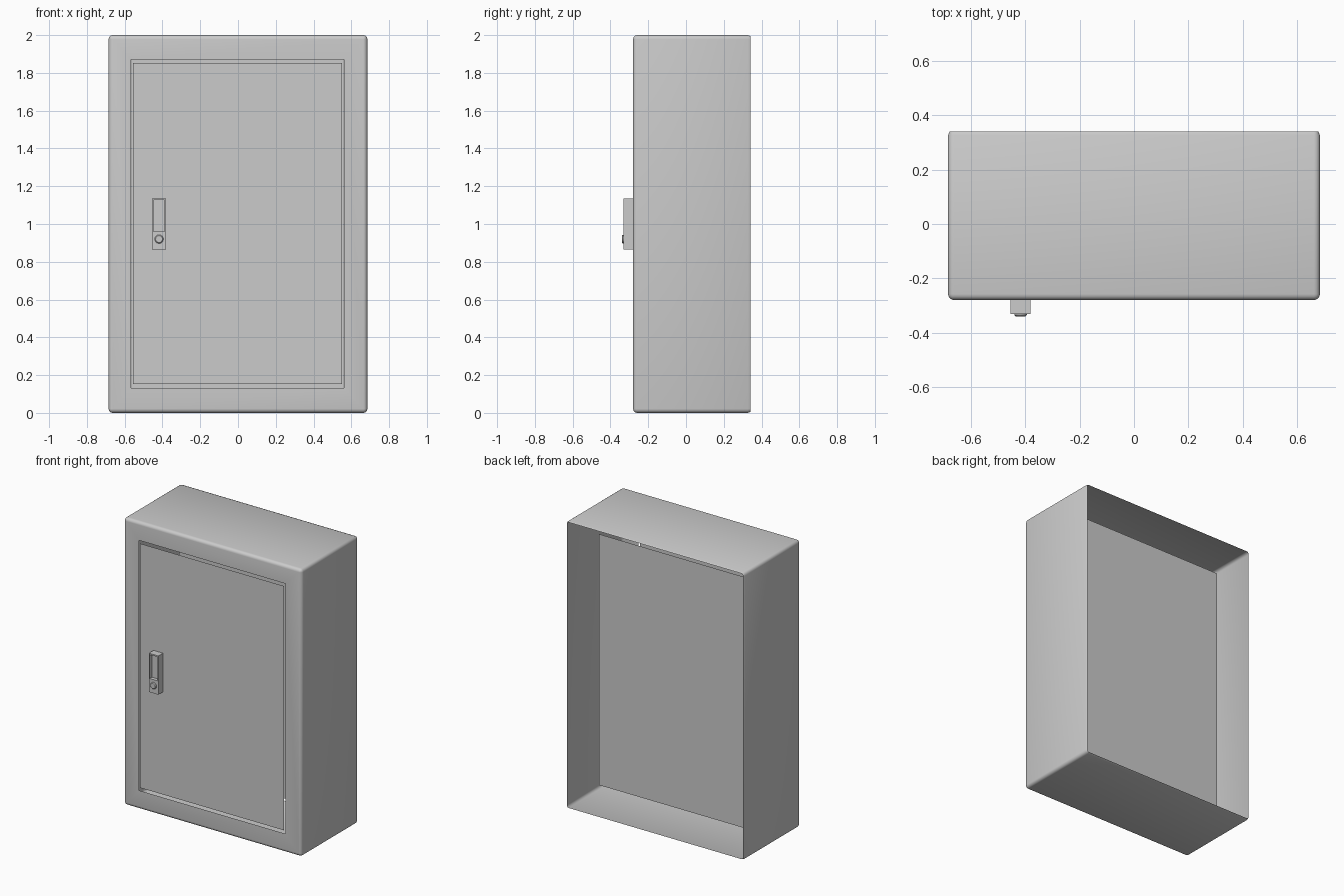
import bpy, bmesh, math
from math import sin, cos, pi

if "Cube" in bpy.data.objects:
    bpy.data.objects.remove(bpy.data.objects["Cube"])

CORNER_STEPS = 4


def ring(x0, x1, z0, z1, y, r=0.0):
    """Rounded rectangle in the xz plane at depth y."""
    pts = []
    corners = [(x1 - r, z1 - r, 0), (x0 + r, z1 - r, 1),
               (x0 + r, z0 + r, 2), (x1 - r, z0 + r, 3)]
    for cx, cz, q in corners:
        for i in range(CORNER_STEPS + 1):
            a = (q + i / CORNER_STEPS) * pi / 2
            pts.append((cx + r * cos(a), y, cz + r * sin(a)))
    return pts


def circle(cx, cz, r, y, n=24):
    return [(cx + r * cos(2 * pi * i / n), y, cz + r * sin(2 * pi * i / n))
            for i in range(n)]


def loft(name, rings, cap_end=True):
    """Skin a list of equal-length rings running from back to front."""
    bm = bmesh.new()
    rows = [[bm.verts.new(p) for p in r] for r in rings]
    n = len(rows[0])
    for a, b in zip(rows, rows[1:]):
        for i in range(n):
            j = (i + 1) % n
            bm.faces.new((a[i], a[j], b[j], b[i]))
    if cap_end:
        bm.faces.new(rows[-1])
    bmesh.ops.remove_doubles(bm, verts=bm.verts, dist=1e-5)
    if len(rings) > 1:
        bmesh.ops.recalc_face_normals(bm, faces=bm.faces)
    me = bpy.data.meshes.new(name)
    bm.to_mesh(me)
    bm.free()
    ob = bpy.data.objects.new(name, me)
    bpy.context.collection.objects.link(ob)
    bpy.ops.object.select_all(action='DESELECT')
    ob.select_set(True)
    bpy.context.view_layer.objects.active = ob
    bpy.ops.object.shade_smooth_by_angle(angle=math.radians(35))
    return ob


W, H, BACK, FRONT, R = 0.685, 2.0, 0.341, -0.28, 0.022

# Cabinet shell: sheet box, open back, rounded edges, door opening in front
shell = [ring(-W + 0.006, W - 0.006, 0.006, H - 0.006, BACK, R - 0.006),
         ring(-W, W, 0, H, BACK - 0.014, R)]
for k in range(CORNER_STEPS + 1):
    a = k / CORNER_STEPS * pi / 2
    d = R * (1 - cos(a))
    shell.append(ring(-W + d, W - d, d, H - d, FRONT + R * (1 - sin(a)), R - d))
shell.append(ring(-0.567, 0.561, 0.131, 1.872, FRONT))
loft("cabinet_shell", shell, cap_end=False)

# Door sheet, flush with the front, with an open gap all round
loft("door", [ring(-0.557, 0.551, 0.152, 1.852, FRONT)])

# Mounting plate floating inside
loft("mounting_plate", [ring(-0.565, 0.559, 0.125, 1.872, 0.16)])

# Handle housing with a recessed grip
hx0, hx1, hz0, hz1, hy = -0.455, -0.382, 0.866, 1.136, -0.331
grip = (hx0 + 0.007, hx1 - 0.007, 0.961, 1.127)
loft("handle_housing", [
    ring(hx0, hx1, hz0, hz1, FRONT), ring(hx0, hx1, hz0, hz1, hy),
    ring(*grip, hy), ring(*grip, hy + 0.025)])

# Round lock with a chamfered rim
lx, lz = -0.418, 0.92
loft("lock_barrel", [
    circle(lx, lz, 0.023, hy + 0.002), circle(lx, lz, 0.023, hy - 0.004),
    circle(lx, lz, 0.018, hy - 0.009)])
